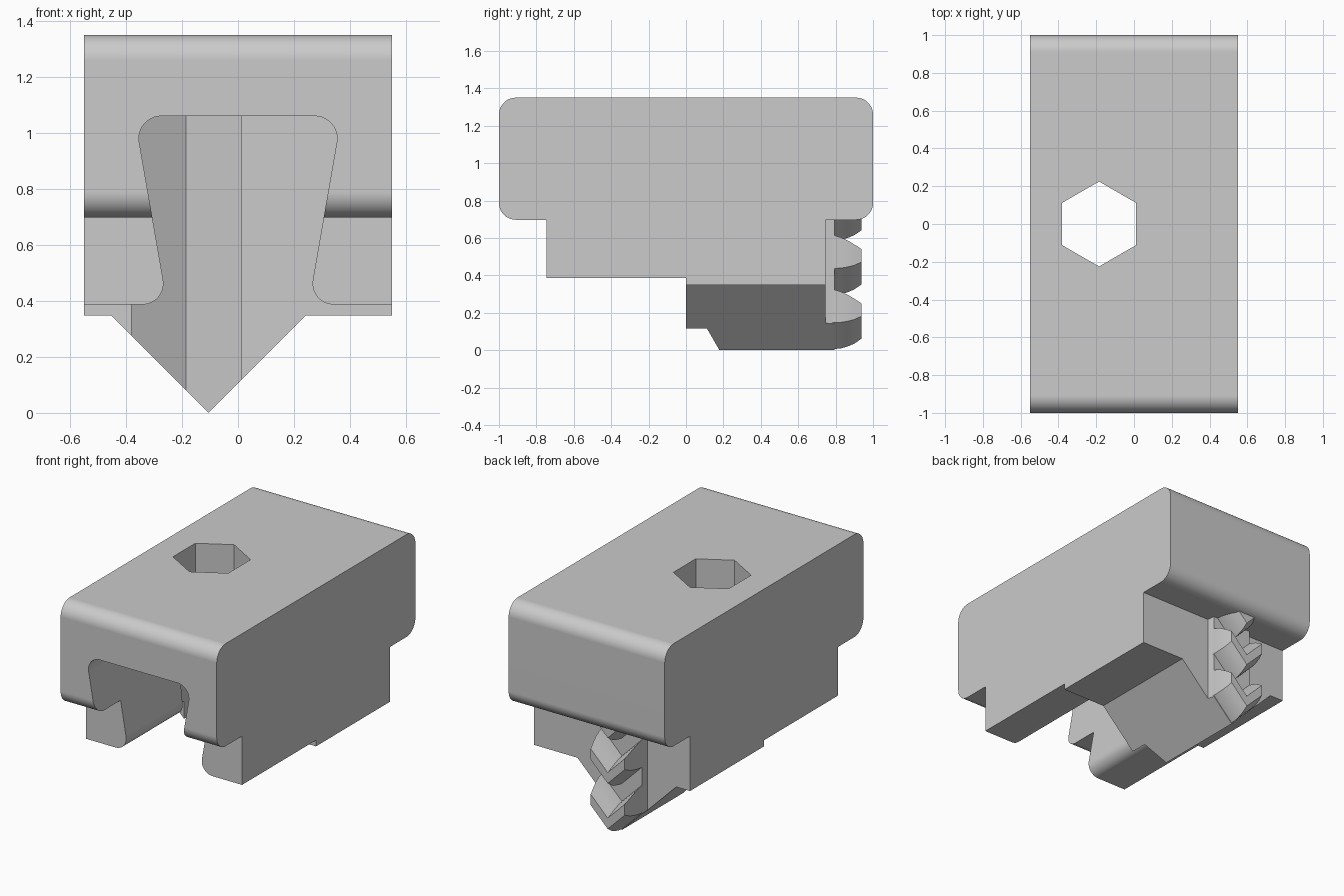
import bpy, bmesh, math
from mathutils import Vector

if "Cube" in bpy.data.objects:
    bpy.data.objects.remove(bpy.data.objects["Cube"], do_unlink=True)

TONE = (0.595, 0.595, 0.595, 1)
grey = bpy.data.materials.new("plain grey")
grey.use_nodes = True
grey.diffuse_color = TONE
grey.node_tree.nodes["Principled BSDF"].inputs["Base Color"].default_value = TONE


def finish(name, bm):
    bmesh.ops.recalc_face_normals(bm, faces=bm.faces)
    mesh = bpy.data.meshes.new(name)
    bm.to_mesh(mesh)
    bm.free()
    mesh.materials.append(grey)
    obj = bpy.data.objects.new(name, mesh)
    bpy.context.collection.objects.link(obj)
    return obj


def loft(bm, sections):
    """Bridge matching closed sections and cap both ends."""
    rings = [[bm.verts.new(p) for p in s] for s in sections]
    n = len(rings[0])
    for a, b in zip(rings, rings[1:]):
        for i in range(n):
            j = (i + 1) % n
            bm.faces.new((a[i], a[j], b[j], b[i]))
    bm.faces.new(rings[0])
    bm.faces.new(rings[-1])


def prism(name, points, axis, lo, hi):
    """Extrude a 2D profile along x, y or z."""
    def place(p, d):
        q = list(p)
        q.insert(axis, d)
        return q
    bm = bmesh.new()
    loft(bm, [[place(p, d) for p in points] for d in (lo, hi)])
    return finish(name, bm)


def rounded(corners, steps=10):
    """Replace each (u, v, radius) corner by a tangent arc."""
    out = []
    for i, (u, v, r) in enumerate(corners):
        c = Vector((u, v))
        if not r:
            out.append(c)
            continue
        a = (Vector(corners[i - 1][:2]) - c).normalized()
        b = (Vector(corners[(i + 1) % len(corners)][:2]) - c).normalized()
        half = a.angle(b) / 2
        centre = c + (a + b).normalized() * (r / math.sin(half))
        start = c + a * (r / math.tan(half)) - centre
        end = c + b * (r / math.tan(half)) - centre
        total = start.angle(end)
        for k in range(steps + 1):
            t = total * k / steps
            out.append(centre + (start * math.sin(total - t) + end * math.sin(t)) / math.sin(total))
    return out


def combine(target, tool, operation):
    mod = target.modifiers.new("combine", "BOOLEAN")
    mod.operation, mod.object, mod.solver = operation, tool, "EXACT"
    bpy.context.view_layer.objects.active = target
    bpy.ops.object.modifier_apply(modifier=mod.name)
    bpy.data.objects.remove(tool, do_unlink=True)


def shade(obj):
    bpy.ops.object.select_all(action="DESELECT")
    obj.select_set(True)
    bpy.context.view_layer.objects.active = obj
    bpy.ops.object.shade_smooth_by_angle(angle=math.radians(25))
    mod = obj.modifiers.new("even shading", "WEIGHTED_NORMAL")
    mod.keep_sharp = True


MID = -0.105      # x of the keel and teeth
R = 0.09          # head edge radius
BACK = 0.745      # rear of the lower block
STEP = 0.697      # underside of the head
LIP = 0.387       # underside of the channel lips

# Body: rounded head with the stepped lower block
body = prism("clamp_body", rounded([
    (-1, 1.35, R), (-1, STEP, R), (-BACK, STEP, 0), (-BACK, LIP, 0), (0, LIP, 0),
    (0, 0.348, 0), (BACK, 0.348, 0), (BACK, STEP, 0), (1, STEP, R), (1, 1.35, R)]),
    0, -0.55, 0.55)

# V-shaped keel under the rear half
keel = prism("keel", [(MID - 0.42, 0.42), (MID, 0), (MID + 0.42, 0.42)], 1, 0, BACK)
combine(body, keel, "UNION")

# Narrow spine on the back that carries the teeth
w = 0.145
bm = bmesh.new()
loft(bm, [[(MID - s, y, 0.9), (MID - s, y, s), (MID, y, 0), (MID + s, y, s), (MID + s, y, 0.9)]
          for y, s in ((0.6, w), (BACK, w), (0.795, w - 0.005))])
combine(body, finish("spine", bm), "UNION")

# Dovetail channel with rounded roof corners and rounded lips
side = [(0.8, 0.2, 0), (0.8, LIP, 0), (0.252, LIP, 0.075), (0.369, 1.06, 0.08)]
channel = side + [(-u, v, r) for u, v, r in reversed(side)]
combine(body, prism("channel_cutter", rounded(channel), 1, -1.2, 0), "DIFFERENCE")

# Vertical hexagonal hole
hexagon = [(-0.185 + 0.225 * math.sin(k * math.pi / 3), 0.225 * math.cos(k * math.pi / 3))
           for k in range(6)]
combine(body, prism("hex_cutter", hexagon, 2, -0.2, 1.6), "DIFFERENCE")
shade(body)

# Chevron teeth: y, half width, lower edge, upper edge at each depth
stations = [(0.76, 0.142, 0.146, 0.33), (0.795, 0.141, 0.147, 0.323), (0.83, 0.139, 0.149, 0.312),
            (0.865, 0.135, 0.155, 0.296), (0.90, 0.129, 0.164, 0.275), (0.938, 0.12, 0.181, 0.25)]
bm = bmesh.new()
for row in range(3):
    z = row * 0.29
    loft(bm, [[(MID - s, y, z + b), (MID, y, z + b - s), (MID + s, y, z + b),
               (MID + s, y, z + t), (MID, y, z + t - s), (MID - s, y, z + t)]
              for y, s, b, t in stations])
shade(finish("back_teeth", bm))
